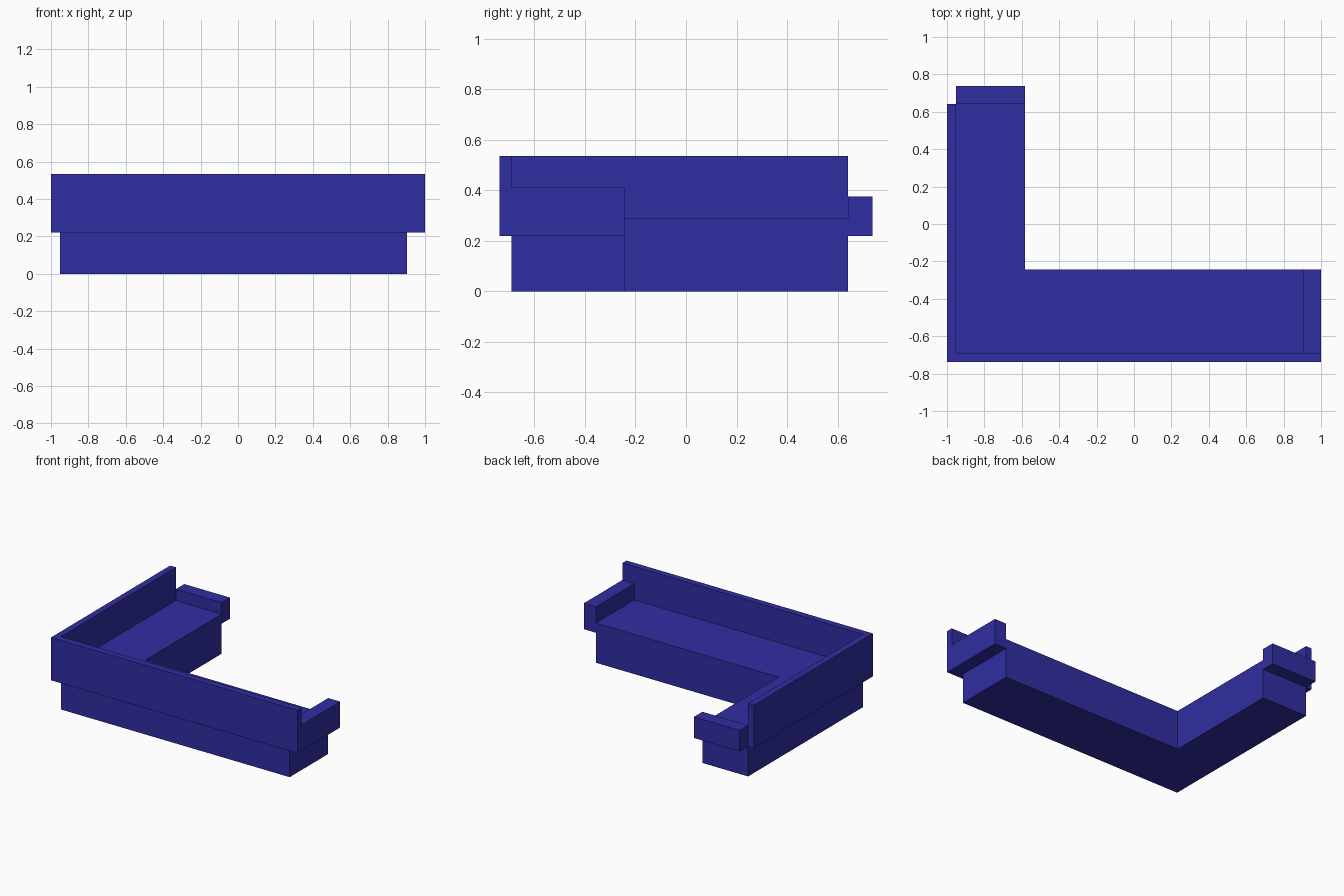
import bpy
import bmesh

if "Cube" in bpy.data.objects:
    bpy.data.objects.remove(bpy.data.objects["Cube"])

blue = bpy.data.materials.new("blue_fabric")
blue.diffuse_color = (0.03, 0.027, 0.36, 1.0)
blue.use_nodes = True
blue.node_tree.nodes["Principled BSDF"].inputs["Base Color"].default_value = blue.diffuse_color


def prism(name, outline, z0, z1):
    """Extrude a counter-clockwise plan outline from z0 up to z1."""
    bm = bmesh.new()
    base = bm.faces.new([bm.verts.new((x, y, z0)) for x, y in outline])
    top = bmesh.ops.extrude_face_region(bm, geom=[base], use_keep_orig=True)
    verts = [g for g in top["geom"] if isinstance(g, bmesh.types.BMVert)]
    bmesh.ops.translate(bm, vec=(0, 0, z1 - z0), verts=verts)
    bmesh.ops.recalc_face_normals(bm, faces=bm.faces)
    mesh = bpy.data.meshes.new(name)
    bm.to_mesh(mesh)
    bm.free()
    mesh.materials.append(blue)
    obj = bpy.data.objects.new(name, mesh)
    bpy.context.collection.objects.link(obj)
    return obj


def ell(x0, y0, x1, y1, xi, yi):
    """L-shaped outline with its inner corner at (xi, yi)."""
    return [(x0, y0), (x1, y0), (x1, yi), (xi, yi), (xi, y1), (x0, y1)]


def rect(x0, y0, x1, y1):
    return [(x0, y0), (x1, y0), (x1, y1), (x0, y1)]


# Shared plan lines
LEFT, RIGHT = -0.953, 0.903
FRONT, BACK = -0.69, 0.641
SEAT_X, SEAT_Y = -0.582, -0.244
RAIL_Z = 0.22

# L-shaped seat block
prism("seat", ell(LEFT, FRONT, RIGHT, BACK, SEAT_X, SEAT_Y), 0.0, 0.291)

# Backrest wrapping the two outer sides
prism("backrest", ell(-1.0, -0.738, 1.0, BACK, LEFT, FRONT), RAIL_Z, 0.535)

# Armrests closing both ends
prism("right_armrest", rect(RIGHT, FRONT, 1.0, SEAT_Y), RAIL_Z, 0.41)
prism("rear_armrest", rect(LEFT, BACK, SEAT_X, 0.738), RAIL_Z, 0.375)
